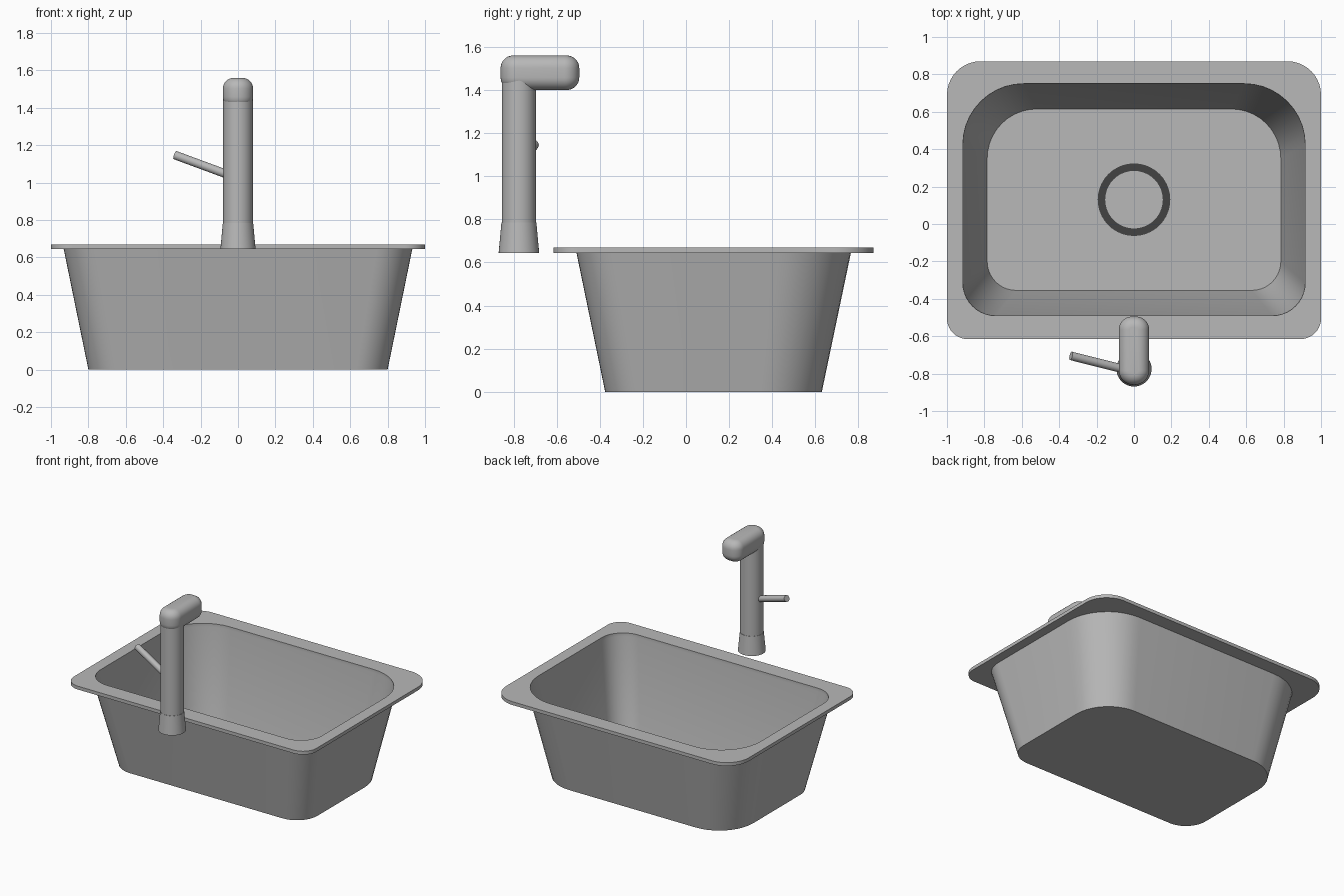
import bpy, bmesh, math
from mathutils import Vector

cube = bpy.data.objects.get("Cube")
if cube:
    bpy.data.objects.remove(cube, do_unlink=True)


def material(name, value):
    m = bpy.data.materials.new(name)
    m.use_nodes = True
    m.diffuse_color = (value, value, value, 1)
    m.node_tree.nodes["Principled BSDF"].inputs["Base Color"].default_value = (value, value, value, 1)
    return m


STEEL = material("brushed steel", 0.48)
DARK = material("dark drain seal", 0.055)


def rounded_rect(hx, y0, y1, r_front, r_back, z, steps=10):
    """Closed outline with separate front and back corner radii."""
    pts = []
    corners = [(hx, y1, r_back, 0), (-hx, y1, r_back, 90),
               (-hx, y0, r_front, 180), (hx, y0, r_front, 270)]
    for x, y, r, start in corners:
        cx = x - math.copysign(r, x)
        cy = y - r if y == y1 else y + r
        for i in range(steps + 1):
            a = math.radians(start + 90 * i / steps)
            pts.append(Vector((cx + r * math.cos(a), cy + r * math.sin(a), z)))
    return pts


def circle(r, z, n=40):
    return [Vector((r * math.cos(math.tau * i / n), r * math.sin(math.tau * i / n), z))
            for i in range(n)]


def loft(name, loops, mat, closed=False):
    """Skin a list of outlines; cap both ends unless the skin closes on itself."""
    bm = bmesh.new()
    rings = [[bm.verts.new(p) for p in loop] for loop in loops]
    n = len(rings[0])
    pairs = list(zip(rings, rings[1:]))
    if closed:
        pairs.append((rings[-1], rings[0]))
    else:
        bm.faces.new(rings[0])
        bm.faces.new(rings[-1])
    for a, b in pairs:
        for i in range(n):
            j = (i + 1) % n
            bm.faces.new((a[i], a[j], b[j], b[i]))
    bmesh.ops.recalc_face_normals(bm, faces=bm.faces)
    me = bpy.data.meshes.new(name)
    bm.to_mesh(me)
    bm.free()
    me.materials.append(mat)
    ob = bpy.data.objects.new(name, me)
    bpy.context.collection.objects.link(ob)
    bpy.ops.object.select_all(action='DESELECT')
    ob.select_set(True)
    bpy.context.view_layer.objects.active = ob
    bpy.ops.object.shade_smooth_by_angle(angle=math.radians(35))
    return ob


# Basin with flat rim: outside, round the rim, then down the inside to the floor
RIM_LOW, RIM_TOP, FLOOR = 0.645, 0.67, 0.02
loft("sink_basin", [
    rounded_rect(0.80, -0.375, 0.63, 0.17, 0.28, 0),
    rounded_rect(0.932, -0.508, 0.765, 0.19, 0.34, RIM_LOW),
    rounded_rect(1.0, -0.615, 0.87, 0.11, 0.18, RIM_LOW),
    rounded_rect(1.0, -0.615, 0.87, 0.11, 0.18, RIM_TOP),
    rounded_rect(0.915, -0.49, 0.75, 0.175, 0.325, RIM_TOP),
    rounded_rect(0.915, -0.49, 0.75, 0.175, 0.325, RIM_LOW),
    rounded_rect(0.785, -0.355, 0.615, 0.155, 0.265, FLOOR),
], STEEL)

# Dark drain ring on the floor
ring = loft("drain_ring", [circle(0.194, FLOOR - 0.003), circle(0.194, FLOOR + 0.004),
                           circle(0.154, FLOOR + 0.004), circle(0.154, FLOOR - 0.003)],
            DARK, closed=True)
ring.location = (0, 0.13, 0)

# Tap column with flared foot
FY = -0.775
foot = loft("tap_foot", [circle(0.094, RIM_LOW), circle(0.081, 0.785)], STEEL)
column = loft("tap_column", [circle(0.079, 0.78), circle(0.079, 1.46)], STEEL)
foot.location.y = column.location.y = FY

# Spout head: rounded slab reaching over the basin
R, N = 0.058, 7
arc = [math.pi / 2 * i / N for i in range(N + 1)]
profile = [(R * (1 - math.sin(a)), 1.40 + R * (1 - math.cos(a))) for a in arc]
profile += [(R * (1 - math.cos(a)), 1.56 - R * (1 - math.sin(a))) for a in arc]
loft("tap_spout", [rounded_rect(0.081 - d, -0.86 + d, -0.495 - d, 0.078 - d, 0.070 - d, z)
                   for d, z in profile], STEEL)

# Lever handle, tilted up and out to the side
start, end = Vector((-0.02, -0.785, 1.03)), Vector((-0.337, -0.705, 1.147))
axis = end - start
lever = loft("tap_lever", [circle(0.023, 0, 20), circle(0.023, axis.length, 20)], STEEL)
lever.location = start
lever.rotation_euler = axis.to_track_quat('Z', 'Y').to_euler()
